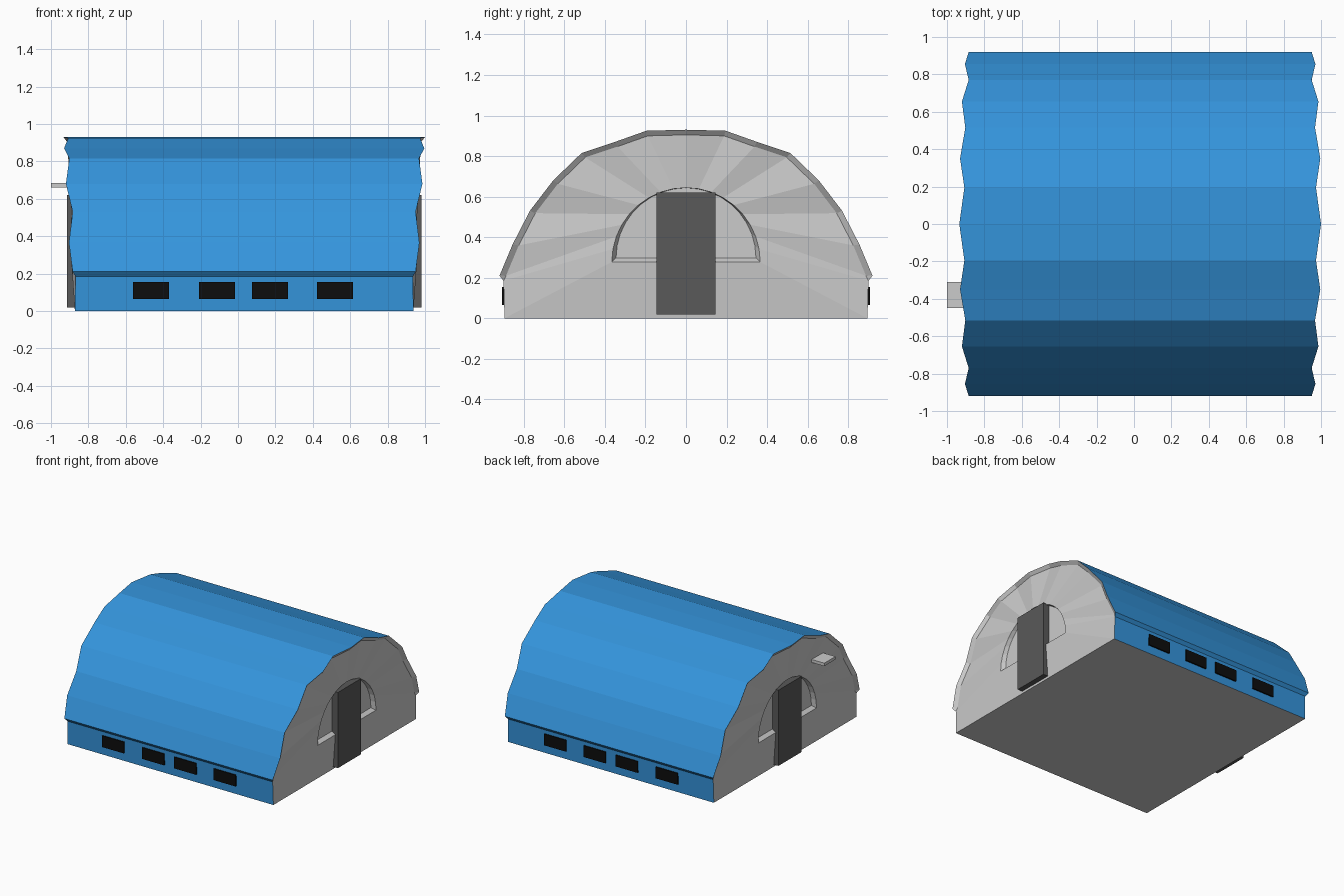
import bpy, bmesh, math

if "Cube" in bpy.data.objects:
    bpy.data.objects.remove(bpy.data.objects["Cube"])

CX = 0.033  # the shelter body sits slightly off centre; a rear shelf extends to x = -1

def material(name, rgb):
    m = bpy.data.materials.new(name)
    m.diffuse_color = (*rgb, 1)
    m.use_nodes = True
    m.node_tree.nodes["Principled BSDF"].inputs["Base Color"].default_value = m.diffuse_color
    return m

blue = material("blue_canvas", (0.035, 0.30, 0.72))
black = material("black_opening", (0.004, 0.004, 0.004))
dark = material("dark_door", (0.1, 0.1, 0.1))

def build(name, verts, faces, mat=None):
    me = bpy.data.meshes.new(name)
    me.from_pydata(verts, [], faces)
    bm = bmesh.new()
    bm.from_mesh(me)
    bmesh.ops.remove_doubles(bm, verts=bm.verts, dist=1e-5)
    bm.to_mesh(me)
    bm.free()
    ob = bpy.data.objects.new(name, me)
    bpy.context.collection.objects.link(ob)
    if mat:
        me.materials.append(mat)
    return ob

def box(name, lo, hi, mat=None):
    v = [(x, y, z) for x in (lo[0], hi[0]) for y in (lo[1], hi[1]) for z in (lo[2], hi[2])]
    f = [(0, 1, 3, 2), (4, 6, 7, 5), (0, 4, 5, 1), (2, 3, 7, 6), (0, 2, 6, 4), (1, 5, 7, 3)]
    return build(name, v, f, mat)

# Half cross-section from ground to ridge: half length, y, z (wavy ends)
half = [(0.905, 0.895, 0), (0.902, 0.90, 0.185), (0.917, 0.92, 0.21), (0.937, 0.855, 0.365),
        (0.917, 0.77, 0.53), (0.953, 0.655, 0.68), (0.935, 0.515, 0.815), (0.963, 0.35, 0.87),
        (0.94, 0.195, 0.925)]
outer = half + [(0.967, 0, 0.93)] + [(x, -y, z) for x, y, z in reversed(half)]
n = len(outer)

# Roof and low side walls in one folded canvas sheet
verts = [(CX + s * x, y, z) for s in (-1, 1) for x, y, z in outer]
build("canvas_roof", verts, [(i, i + n, i + n + 1, i + 1) for i in range(n - 1)], blue)

# Ground sheet
b = half[0]
build("floor", [(CX - b[0], -b[1], 0), (CX - b[0], b[1], 0), (CX + b[0], b[1], 0),
                (CX + b[0], -b[1], 0)], [(0, 1, 2, 3)])

def arch(x, r, base):
    return [(x, r * math.cos(math.pi * i / (n - 1)), base + r * math.sin(math.pi * i / (n - 1)))
            for i in range(n)]

# End walls: roof rim, faceted gable, reveal and recessed half-round panel
rim = [(x - 0.02, y * 0.965, 0.2 + (z - 0.2) * 0.965) if z > 0.19 else (x, y, z)
       for x, y, z in outer]
rings = [outer, rim, arch(0.925, 0.366, 0.278), arch(0.895, 0.345, 0.298)]
for s, end in ((1, "right"), (-1, "left")):
    v = [(CX + s * x, y, z) for ring in rings for x, y, z in ring]
    f = []
    for k in range(len(rings) - 1):
        for i in range(n):
            j = (i + 1) % n
            f.append((k * n + i, k * n + j, (k + 1) * n + j, (k + 1) * n + i))
    f.append(tuple(range(3 * n, 4 * n)))
    if s > 0:
        build(end + "_end_wall", v, f)
    else:
        build(end + "_end_wall", v, [t[::-1] for t in f])
    # Door
    xs = sorted((CX + s * 0.87, CX + s * 0.948))
    box(end + "_door", (xs[0], -0.145, 0.018), (xs[1], 0.145, 0.62), dark)

# Side wall openings
for y, side in ((-0.9, "front"), (0.9, "back")):
    for k, x in enumerate((-0.465, -0.112, 0.17, 0.518)):
        box(f"{side}_window_{k + 1}", (x - 0.096, y - 0.008, 0.065),
            (x + 0.096, y + 0.008, 0.155), black)

# Small shelf on the left end
box("end_shelf", (-1, -0.45, 0.66), (-0.87, -0.31, 0.684))
